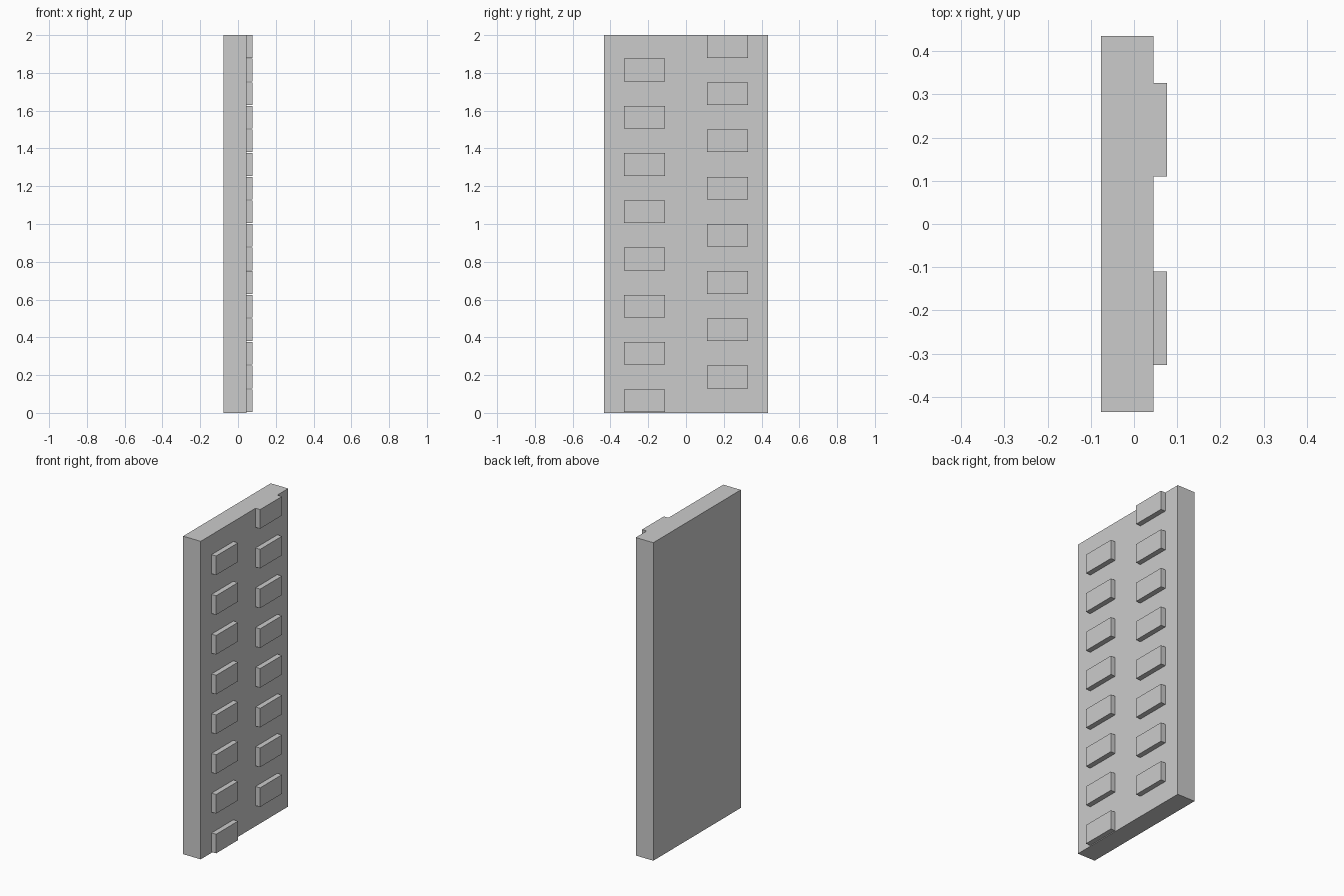
import bpy

if "Cube" in bpy.data.objects:
    bpy.data.objects.remove(bpy.data.objects["Cube"])

FACE_X = 0.045           # front surface of the slab
BLOCK_X = 0.077          # outer surface of the raised blocks
PITCH, HEIGHT, COUNT = 0.25, 0.12, 8


def box(name, lo, hi):
    centre = [(a + b) / 2 for a, b in zip(lo, hi)]
    bpy.ops.mesh.primitive_cube_add(size=1, location=centre)
    obj = bpy.context.object
    obj.name = name
    obj.scale = [b - a for a, b in zip(lo, hi)]
    bpy.ops.object.transform_apply(location=False, rotation=False, scale=True)
    return obj


# Flat slab
box("slab", (-0.077, -0.435, 0), (FACE_X, 0.435, 2))

# Two staggered columns of raised blocks, repeated up the slab
for name, y0, z0 in (("left_blocks", -0.327, 0.005), ("right_blocks", 0.11, 0.13)):
    block = box(name, (FACE_X, y0, z0), (BLOCK_X, y0 + 0.217, z0 + HEIGHT))
    rows = block.modifiers.new("rows", 'ARRAY')
    rows.count = COUNT
    rows.use_relative_offset = False
    rows.use_constant_offset = True
    rows.constant_offset_displace = (0, 0, PITCH)
